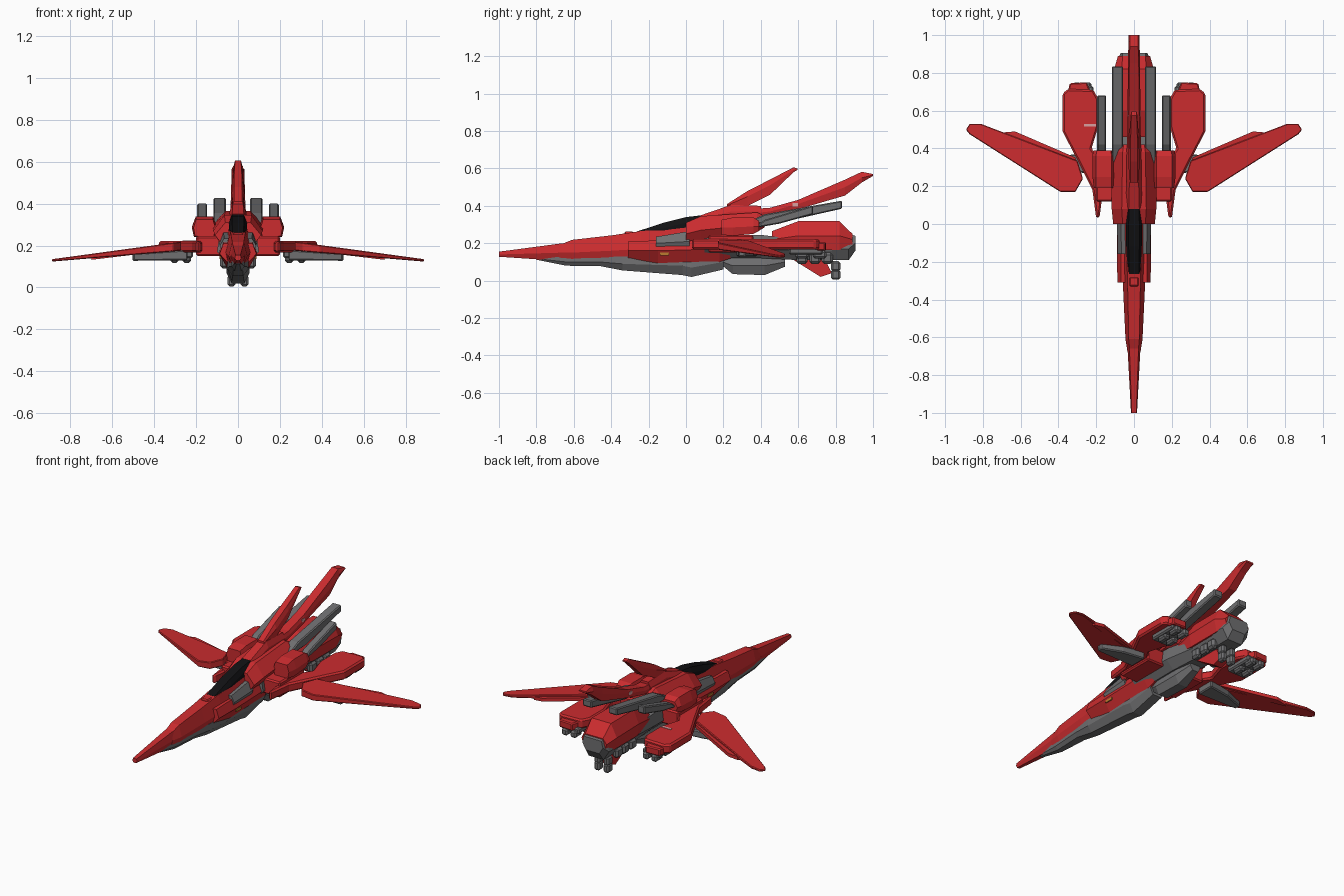
import bpy, bmesh, math
from mathutils import Vector


def material(name, rgb):
    m = bpy.data.materials.new(name)
    m.diffuse_color = (*rgb, 1)
    return m


RED = material("red", (0.60, 0.025, 0.028))
GREY = material("grey", (0.16, 0.16, 0.165))
BLACK = material("black", (0.006, 0.006, 0.007))
ORANGE = material("orange", (0.5, 0.2, 0.03))
PALE = material("pale_pink", (0.7, 0.35, 0.35))


def finish(name, rings, mat, bevel=0):
    """Skin equal-length rings of points into a closed solid."""
    bm = bmesh.new()
    loops = [[bm.verts.new(p) for p in ring] for ring in rings]
    n = len(loops[0])
    for a, b in zip(loops, loops[1:]):
        for i in range(n):
            j = (i + 1) % n
            bm.faces.new((a[i], a[j], b[j], b[i]))
    bm.faces.new(loops[0])
    bm.faces.new(loops[-1])
    bmesh.ops.recalc_face_normals(bm, faces=bm.faces)
    me = bpy.data.meshes.new(name)
    bm.to_mesh(me)
    bm.free()
    me.materials.append(mat)
    ob = bpy.data.objects.new(name, me)
    bpy.context.collection.objects.link(ob)
    if bevel:
        mod = ob.modifiers.new("bevel", "BEVEL")
        mod.width = bevel
        mod.segments = 1
    return ob


def loft(name, secs, mat, cx=0):
    """Six-sided sections: y, z bottom/middle/top, half width bottom/middle/top."""
    rings = []
    for y, z0, zm, z1, wb, wm, wt in secs:
        rings.append([(cx + x, y, z) for x, z in
                      ((-wb, z0), (wb, z0), (wm, zm), (wt, z1), (-wt, z1), (-wm, zm))])
    return finish(name, rings, mat)


def side_plate(name, pts, x0, x1, mat, bevel=0):
    """Side (y, z) outline, extruded across x."""
    return finish(name, [[(x, y, z) for y, z in pts] for x in (x0, x1)], mat, bevel)


def slab(name, pts, top, thick, s, mat, bevel=0):
    """Plan (x, y) outline with height rules; s mirrors it."""
    return finish(name, [[(s * x, y, top(x)) for x, y in pts],
                         [(s * x, y, top(x) - thick(x)) for x, y in pts]], mat, bevel)


def box(name, x, y, z, mat, bevel=0):
    return finish(name, [[(a, y[0], z[0]), (a, y[1], z[0]), (a, y[1], z[1]), (a, y[0], z[1])]
                         for a in x], mat, bevel)


# Nose and forward fuselage
loft("nose", [(-1, .128, .14, .155, .008, .016, .012),
              (-.66, .105, .15, .20, .02, .034, .024)], RED)
loft("forward_fuselage", [(-.68, .105, .15, .19, .02, .034, .022),
                          (-.61, .10, .15, .218, .025, .045, .028),
                          (-.40, .09, .16, .242, .035, .055, .032),
                          (-.24, .08, .17, .265, .04, .062, .036),
                          (.02, .08, .18, .29, .045, .065, .042),
                          (.2, .10, .2, .30, .045, .065, .045)], RED)
box("nose_sensor", (-.025, .025), (-.33, -.28), (.235, .262), RED, .006)

# Grey belly under the nose, and keel tank
loft("belly", [(-.80, .112, .118, .13, .008, .014, .014),
               (-.64, .08, .10, .13, .016, .03, .03),
               (-.46, .078, .10, .13, .025, .042, .04),
               (-.34, .055, .09, .13, .025, .05, .05),
               (-.02, .03, .08, .13, .03, .055, .05),
               (.03, .02, .07, .13, .03, .055, .05),
               (.2, .06, .10, .14, .03, .05, .05)], GREY)
loft("keel_tank", [(.17, .10, .11, .12, .02, .03, .03),
                   (.25, .035, .08, .125, .03, .052, .04),
                   (.42, .03, .08, .125, .03, .052, .04),
                   (.53, .075, .10, .12, .02, .035, .03)], GREY)

# Canopy
loft("canopy", [(-.265, .25, .257, .262, .034, .034, .026),
                (-.12, .255, .28, .31, .041, .041, .028),
                (0, .27, .31, .34, .043, .042, .028),
                (.15, .32, .34, .357, .04, .038, .026)], BLACK)

# Cheeks and central body
loft("cheeks", [(-.31, .115, .16, .21, .045, .088, .07),
                (-.15, .09, .16, .215, .05, .09, .07),
                (.18, .10, .17, .22, .05, .09, .07),
                (.3, .14, .18, .22, .05, .085, .07)], RED)
loft("intakes", [(-.16, .15, .20, .235, .07, .087, .066),
                 (.02, .15, .21, .265, .07, .09, .07)], GREY)
loft("upper_body", [(0, .21, .25, .31, .08, .11, .06),
                    (.08, .22, .27, .345, .09, .118, .065),
                    (.38, .26, .30, .365, .09, .12, .06),
                    (.42, .285, .31, .345, .08, .11, .055)], RED)
loft("spine", [(.08, .31, .33, .35, .045, .045, .028),
               (.24, .33, .37, .405, .04, .038, .024),
               (.40, .34, .37, .40, .04, .038, .024)], RED)
loft("lower_frame", [(.1, .12, .17, .24, .05, .10, .09),
                     (.4, .12, .17, .245, .05, .10, .09),
                     (.6, .11, .16, .22, .05, .08, .08),
                     (.84, .11, .16, .22, .05, .08, .08)], GREY)

# Tail fins
loft("tail_fin", [(.18, .31, .34, .37, .035, .04, .03),
                  (.45, .345, .37, .39, .03, .036, .028),
                  (.60, .382, .41, .432, .028, .034, .027),
                  (.85, .455, .50, .54, .025, .032, .025),
                  (.94, .525, .55, .582, .022, .03, .022),
                  (1.0, .56, .565, .57, .022, .03, .022)], RED)
loft("upper_fin", [(.22, .395, .403, .41, .02, .024, .018),
                   (.33, .40, .45, .48, .026, .03, .018),
                   (.45, .46, .51, .541, .022, .026, .018),
                   (.575, .58, .592, .606, .016, .018, .014),
                   (.595, .592, .597, .60, .012, .014, .012)], RED)

# Rear engine block
loft("rear_block", [(.46, .19, .22, .265, .07, .085, .06),
                    (.60, .165, .24, .318, .09, .10, .065),
                    (.82, .165, .24, .318, .09, .105, .065),
                    (.89, .19, .22, .25, .075, .085, .06)], RED)
loft("rear_nozzle", [(.78, .11, .17, .23, .05, .09, .08),
                     (.87, .11, .17, .25, .05, .088, .065),
                     (.905, .16, .20, .24, .045, .07, .06)], GREY)
side_plate("ventral_spike", [(.56, .12), (.72, .02), (.78, .04), (.74, .12)], -.028, .028, RED)

for s in (-1, 1):
    side = "right" if s > 0 else "left"

    # Shoulder pods
    loft("shoulder_pod_" + side, [(.19, .245, .285, .325, .045, .052, .04),
                                  (.25, .24, .285, .338, .05, .06, .042),
                                  (.36, .25, .29, .338, .05, .06, .042),
                                  (.39, .265, .29, .32, .045, .055, .036)], RED, s * .16)

    # Rear guns
    side_plate("inner_gun_" + side, [(.30, .30), (.42, .355), (.835, .428), (.835, .385), (.5, .31)],
               s * .058, s * .117, GREY, .006)
    side_plate("outer_gun_" + side, [(.36, .28), (.42, .325), (.68, .402), (.68, .355), (.5, .305)],
               s * .147, s * .195, GREY, .006)

    # Leg slabs with end flap, hip link and claws
    slab("leg_slab_" + side,
         [(.168, .15), (.182, .035), (.20, .03), (.22, .18), (.30, .34), (.378, .49), (.378, .69),
          (.35, .715), (.215, .71), (.188, .66), (.188, .52), (.225, .40), (.16, .30)],
         lambda x: .222, lambda x: .055, s, RED, .012)
    slab("leg_flap_" + side, [(.23, .70), (.35, .70), (.34, .745), (.25, .75)],
         lambda x: .205, lambda x: .045, s, RED, .006)
    box("hip_link_" + side, (s * .08, s * .20), (.12, .36), (.15, .245), RED, .008)
    box("claw_base_" + side, (s * .215, s * .335), (.55, .73), (.14, .175), GREY, .008)
    for i, x in enumerate((.245, .303)):
        for j, y in enumerate((.62, .715)):
            box(f"claw_{side}_{i}_{j}", (s * (x - .02), s * (x + .02)), (y - .035, y + .035),
                (.118, .16), GREY, .01)

    # Wings, trailing flaps and underwing panels
    slab("wing_" + side, [(.27, .24), (.31, .17), (.39, .17), (.87, .475), (.89, .50),
                          (.87, .53), (.81, .53), (.30, .335)],
         lambda x: .215 - .136 * (x - .3), lambda x: .042 - .052 * (x - .3), s, RED, .004)
    slab("wing_flap_" + side, [(.31, .352), (.30, .32), (.70, .475), (.69, .485), (.63, .49)],
         lambda x: .20 - .12 * (x - .3), lambda x: .02, s, RED)
    slab("underwing_panel_" + side, [(.24, .27), (.50, .28), (.505, .315), (.38, .36), (.24, .38)],
         lambda x: .18 - .07 * (x - .24), lambda x: .05 - .06 * (x - .24), s, GREY, .006)

    # Rear feet and thrusters
    for j, (y, z) in enumerate(((.80, .03), (.80, .075))):
        box(f"foot_{side}_{j}", (s * .012, s * .05), (y - .025, y + .025),
            (z - .025, z + .03), GREY, .01)
    for j, y in enumerate((.62, .69, .755)):
        box(f"thruster_{side}_{j}", (s * .045, s * .085), (y - .03, y + .03),
            (.09, .15), GREY, .012)

    # Small painted plates
    box("cheek_mark_" + side, (s * .082, s * .088), (-.14, -.09), (.135, .15), ORANGE)
    box("tail_mark_" + side, (s * .029, s * .035), (.57, .60), (.397, .415), PALE)

box("slab_mark", (-.265, -.20), (.515, .53), (.219, .2245), PALE)
